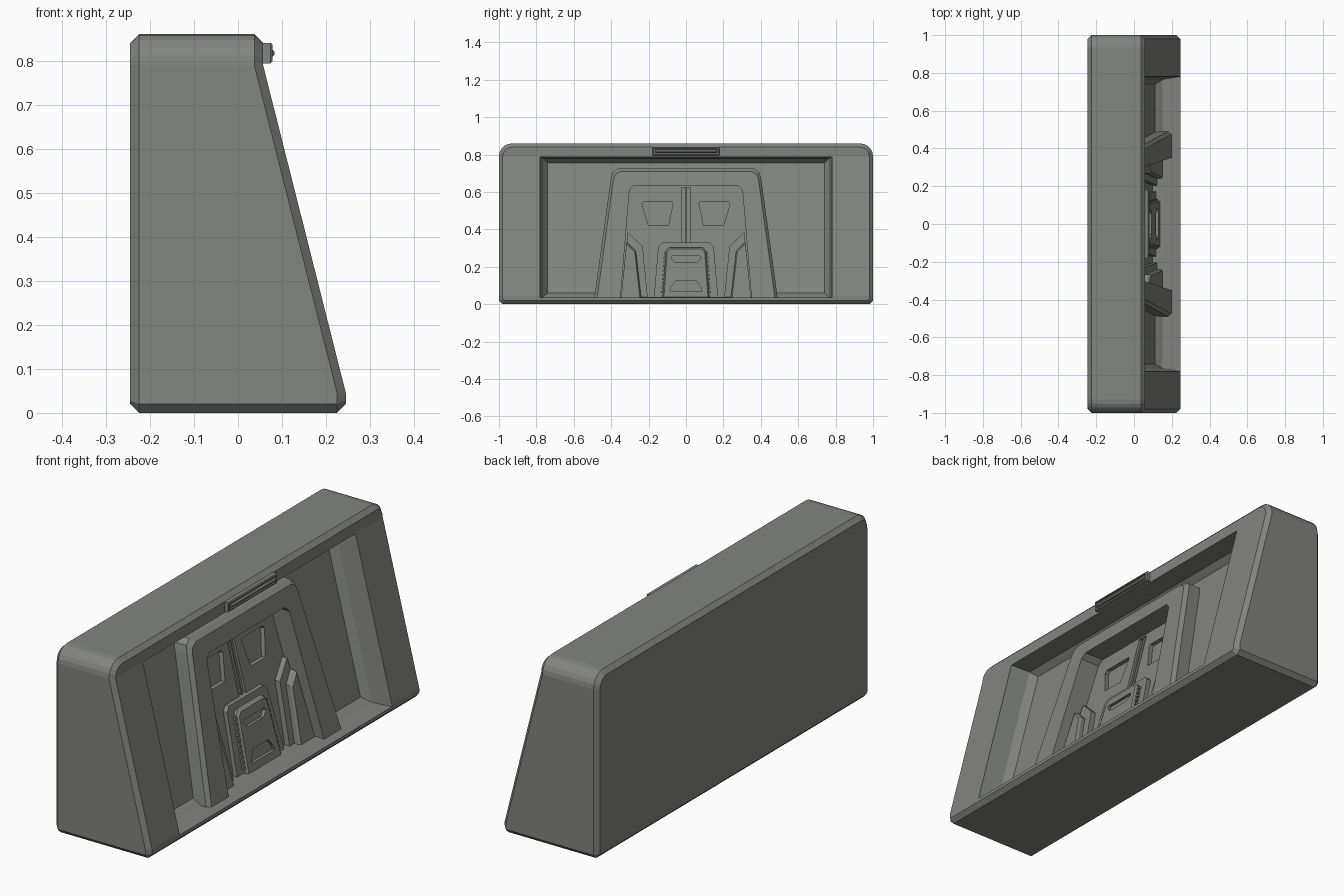
import bpy, bmesh, math

if "Cube" in bpy.data.objects:
    bpy.data.objects.remove(bpy.data.objects["Cube"])

mat = bpy.data.materials.new("warm_grey")
mat.diffuse_color = (0.225, 0.232, 0.212, 1)
mat.use_nodes = True
mat.node_tree.nodes["Principled BSDF"].inputs["Base Color"].default_value = mat.diffuse_color

KINK, LOW = 0.79, 0.045
X_TOP, X_LOW = 0.057, 0.245
SLOPE = (X_TOP - X_LOW) / (KINK - LOW)


def slant(z):
    return X_LOW + (z - LOW) * SLOPE


def front(z):
    return min(X_LOW, max(X_TOP, slant(z)))


def finish(name, bm):
    bmesh.ops.recalc_face_normals(bm, faces=bm.faces)
    me = bpy.data.meshes.new(name)
    bm.to_mesh(me)
    bm.free()
    me.materials.append(mat)
    ob = bpy.data.objects.new(name, me)
    bpy.context.collection.objects.link(ob)
    return ob


def bridge(bm, a, b):
    n = len(a)
    for i in range(n):
        bm.faces.new((a[i], a[(i + 1) % n], b[(i + 1) % n], b[i]))


def loft(name, rings):
    """Stack of (y, z) outlines, each at an x distance from the sloped front."""
    bm = bmesh.new()
    vs = [[bm.verts.new((slant(z) + d, y, z)) for y, z in pts] for pts, d in rings]
    for a, b in zip(vs, vs[1:]):
        bridge(bm, a, b)
    bm.faces.new(vs[0])
    bm.faces.new(vs[-1])
    return finish(name, bm)


def sym(half):
    """Mirror a half outline (y > 0, bottom to top) across y = 0."""
    return list(half) + [(-y, z) for y, z in reversed(half)]


def flip(pts):
    return [(-y, z) for y, z in pts]


def cut(ob, cutter):
    cutter.hide_render = True
    m = ob.modifiers.new("cut", 'BOOLEAN')
    m.operation = 'DIFFERENCE'
    m.solver = 'EXACT'
    m.object = cutter
    bpy.context.view_layer.objects.active = ob
    bpy.ops.object.modifier_apply(modifier=m.name)
    bpy.data.objects.remove(cutter)


# Housing: chamfered block with rounded top corners and sloped front
def housing_outline(i):
    r, c = 0.07, 0.02
    half = [(0.98 - i * 0.4, i), (1 - i, c + i * 0.4), (1 - i, LOW), (1 - i, KINK)]
    for k in range(1, 6):
        a = math.radians(18 * k)
        half.append((0.93 + (r - i) * math.cos(a), KINK + (r - i) * math.sin(a)))
    return sym(half)


bm = bmesh.new()
B = 0.02
out, ins = housing_outline(0), housing_outline(B)
levels = [[(-0.245, y, z) for y, z in ins], [(-0.245 + B, y, z) for y, z in out],
          [(front(z) - B, y, z) for y, z in out], [(front(z), y, z) for y, z in ins]]
vs = [[bm.verts.new(p) for p in lv] for lv in levels]
for a, b in zip(vs, vs[1:]):
    bridge(bm, a, b)
bm.faces.new(vs[0])
f, n = vs[-1], len(vs[-1])
bm.faces.new([f[i] for i in (0, 1, 2, n - 3, n - 2, n - 1)])
bm.faces.new([f[i] for i in (2, 3, n - 4, n - 3)])
bm.faces.new(f[3:n - 3])
housing = finish("housing", bm)


# Large front recess with chamfered back edge
def rect(y, lo, hi):
    return sym([(y, lo), (y, hi)])


cut(housing, loft("recess_cutter", [
    (rect(0.78, 0.035, 0.788), 0.06), (rect(0.78, 0.035, 0.788), -0.005),
    (rect(0.765, 0.037, 0.78), -0.095), (rect(0.74, 0.06, 0.755), -0.13)]))

# Pocket inside the arch, with centre groove and two window recesses
inner = [(0.35, 0.038), (0.302, 0.61), (0.28, 0.635)]
cut(housing, loft("pocket_cutter", [(sym(inner), -0.08), (sym(inner), -0.15)]))
cut(housing, loft("groove_cutter", [(rect(0.025, 0.2, 0.625), -0.12),
                                    (rect(0.025, 0.2, 0.625), -0.162)]))
window = [(0.095, 0.42), (0.2, 0.42), (0.235, 0.535), (0.225, 0.55), (0.075, 0.55), (0.07, 0.535)]
for w in (window, flip(window)):
    cut(housing, loft("window_cutter", [(w, -0.12), (w, -0.17)]))
loft("centre_seam", [(rect(0.004, 0.3, 0.625), -0.17), (rect(0.004, 0.3, 0.625), -0.153)])


# Raised arch around the pocket
def arch(i, j):
    o = [(0.49 - i, 0.036), (0.402 - i, 0.67), (0.393 - i, 0.705 - i * 0.7), (0.365 - i, 0.725 - i)]
    n_ = [(0.35 + j, 0.036), (0.302 + j, 0.61), (0.28 + j, 0.635 + j)]
    return sym(o) + list(reversed(sym(n_)))


loft("arch_frame", [(arch(0, 0), -0.135), (arch(0, 0), -0.068),
                    (arch(0.015, 0), -0.05)])

# Stepped side ribs
rib_low = [(0.205, 0.037), (0.232, 0.31), (0.312, 0.385), (0.345, 0.037)]
rib_high = [(0.24, 0.037), (0.268, 0.285), (0.318, 0.335), (0.347, 0.037)]
rib_top = [(0.247, 0.037), (0.274, 0.28), (0.318, 0.325), (0.347, 0.037)]
for side, fn in (("left", list), ("right", flip)):
    loft("low_rib_" + side, [(fn(rib_low), -0.155), (fn(rib_low), -0.125)])
    loft("high_rib_" + side, [(fn(rib_high), -0.155), (fn(rib_high), -0.105),
                              (fn(rib_top), -0.095)])

# Central door: base plate, tapered front plate with two slots
base = [(0.172, 0.037), (0.148, 0.31), (0.128, 0.33)]
loft("door_base", [(sym(base), -0.165), (sym(base), -0.13)])
plate0 = [(0.125, 0.037), (0.108, 0.285), (0.09, 0.303)]
plate1 = [(0.118, 0.037), (0.1, 0.28), (0.085, 0.296)]
plate = loft("door_plate", [(sym(plate0), -0.14), (sym(plate0), -0.118), (sym(plate1), -0.108)])
slots = [[(0.055, 0.222), (0.08, 0.245), (0.075, 0.258)], [(0.085, 0.07), (0.08, 0.09), (0.055, 0.125)]]
for s in slots:
    cut(plate, loft("slot_cutter", [(sym(s), -0.09), (sym(s), -0.122)]))

# Small studs down both door edges
for k in range(10):
    z = 0.06 + k * 0.023
    y = 0.122 - (z - 0.037) * 0.07
    stud = [(y, z), (y + 0.012, z), (y + 0.012, z + 0.011), (y, z + 0.011)]
    for side, fn in (("left", list), ("right", flip)):
        loft("door_stud_%s" % side, [(fn(stud), -0.135), (fn(stud), -0.116)])


# Light bar on the top lip
def box(name, x0, x1, y, z0, z1, c=0.0):
    bm = bmesh.new()
    rings = [[bm.verts.new((x, yy, zz)) for yy, zz in rect(y - i, z0 + i, z1 - i)]
             for x, i in ((x0, 0), (x1 - c, 0), (x1, c))]
    bridge(bm, rings[0], rings[1])
    bridge(bm, rings[1], rings[2])
    bm.faces.new(rings[0])
    bm.faces.new(rings[2])
    return finish(name, bm)


bar = box("top_bar", 0.045, 0.078, 0.18, 0.794, 0.84, 0.004)
cut(bar, box("bar_cutter", 0.066, 0.1, 0.17, 0.803, 0.831, 0.002))
box("top_bar_strip", 0.06, 0.083, 0.166, 0.808, 0.826, 0.006)
